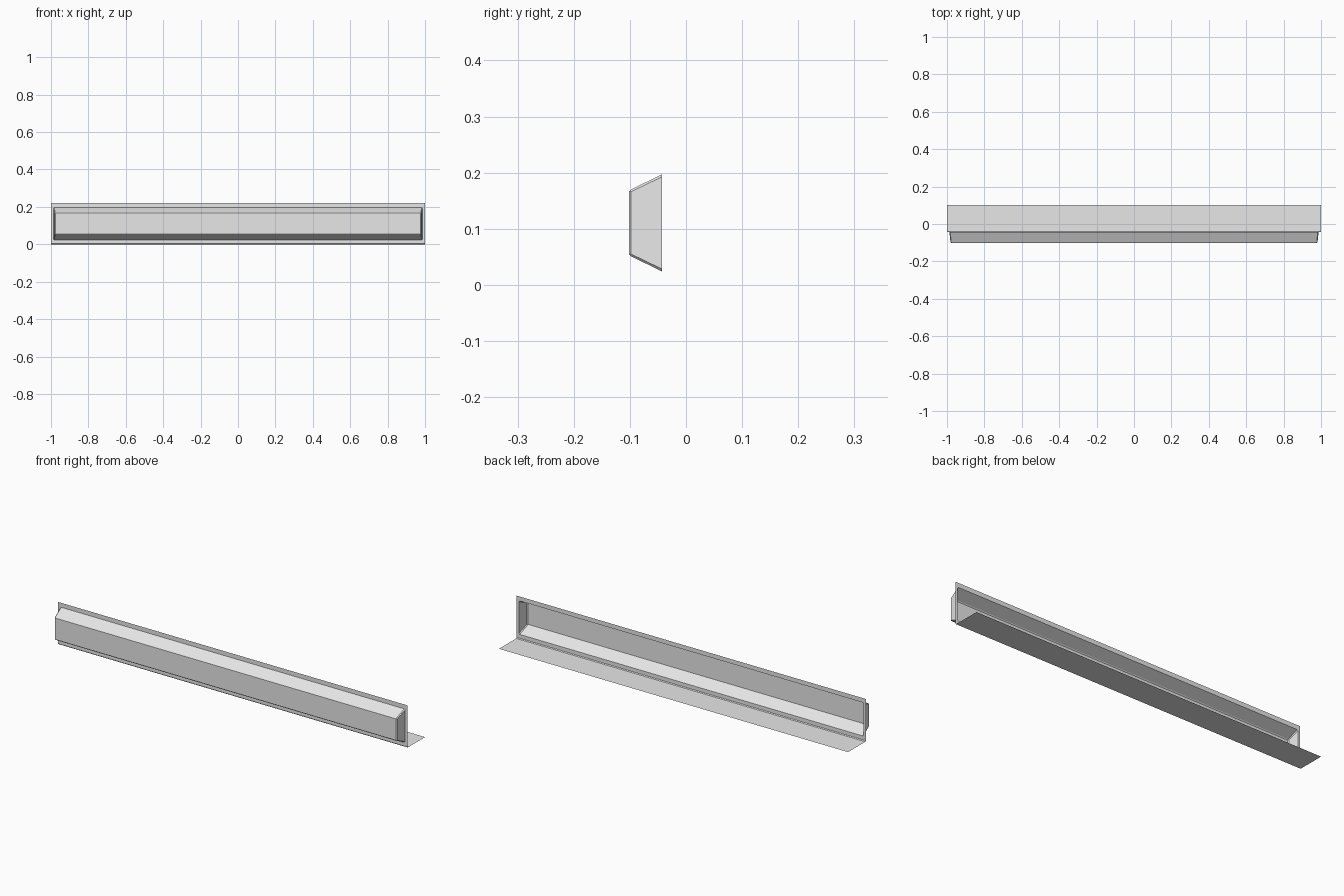
import bpy
import bmesh

cube = bpy.data.objects.get("Cube")
if cube:
    bpy.data.objects.remove(cube, do_unlink=True)

# Single plain sheet colour
grey = bpy.data.materials.new("light grey")
grey.use_nodes = True
colour = (0.8, 0.8, 0.8, 1)
grey.diffuse_color = colour
grey.node_tree.nodes["Principled BSDF"].inputs["Base Color"].default_value = colour

FOLD = 0.004      # small bend between flange and shelf
BACK = -0.043     # plane of the flange


def ring(bm, half_x, low, high, y, cut):
    """Upright rectangle with clipped corners, as eight vertices."""
    outline = [(-half_x + cut, low), (half_x - cut, low),
               (half_x, low + cut), (half_x, high - cut),
               (half_x - cut, high), (-half_x + cut, high),
               (-half_x, high - cut), (-half_x, low + cut)]
    return [bm.verts.new((x, y, z)) for x, z in outline]


def bridge(bm, a, b):
    for i in range(len(a)):
        j = (i + 1) % len(a)
        bm.faces.new((a[i], a[j], b[j], b[i]))


def finish(bm, name):
    bmesh.ops.remove_doubles(bm, verts=bm.verts, dist=0.0001)
    mesh = bpy.data.meshes.new(name)
    bm.to_mesh(mesh)
    bm.free()
    mesh.materials.append(grey)
    obj = bpy.data.objects.new(name, mesh)
    bpy.context.collection.objects.link(obj)


# Upright flange around the opening
bm = bmesh.new()
bridge(bm, ring(bm, 1, FOLD, 0.22, BACK, 0),
       ring(bm, 0.987, 0.024, 0.197, BACK, 0.0045))
finish(bm, "flange")

# Hollow tapered tray with clipped edges and a closed front
bm = bmesh.new()
rings = [ring(bm, 0.987, 0.024, 0.197, BACK, 0.0045),
         ring(bm, 0.981, 0.051, 0.17, -0.098, 0.004),
         ring(bm, 0.977, 0.055, 0.166, -0.102, 0)]
for a, b in zip(rings, rings[1:]):
    bridge(bm, a, b)
bm.faces.new(rings[-1])
finish(bm, "tray")

# Flat shelf behind the flange, with its bent front edge
bm = bmesh.new()
profile = [(BACK, FOLD), (BACK + FOLD, 0), (0.102, 0)]
rows = [[bm.verts.new((x, y, z)) for x in (-1, 1)] for y, z in profile]
for a, b in zip(rows, rows[1:]):
    bm.faces.new((a[0], b[0], b[1], a[1]))
finish(bm, "shelf")
